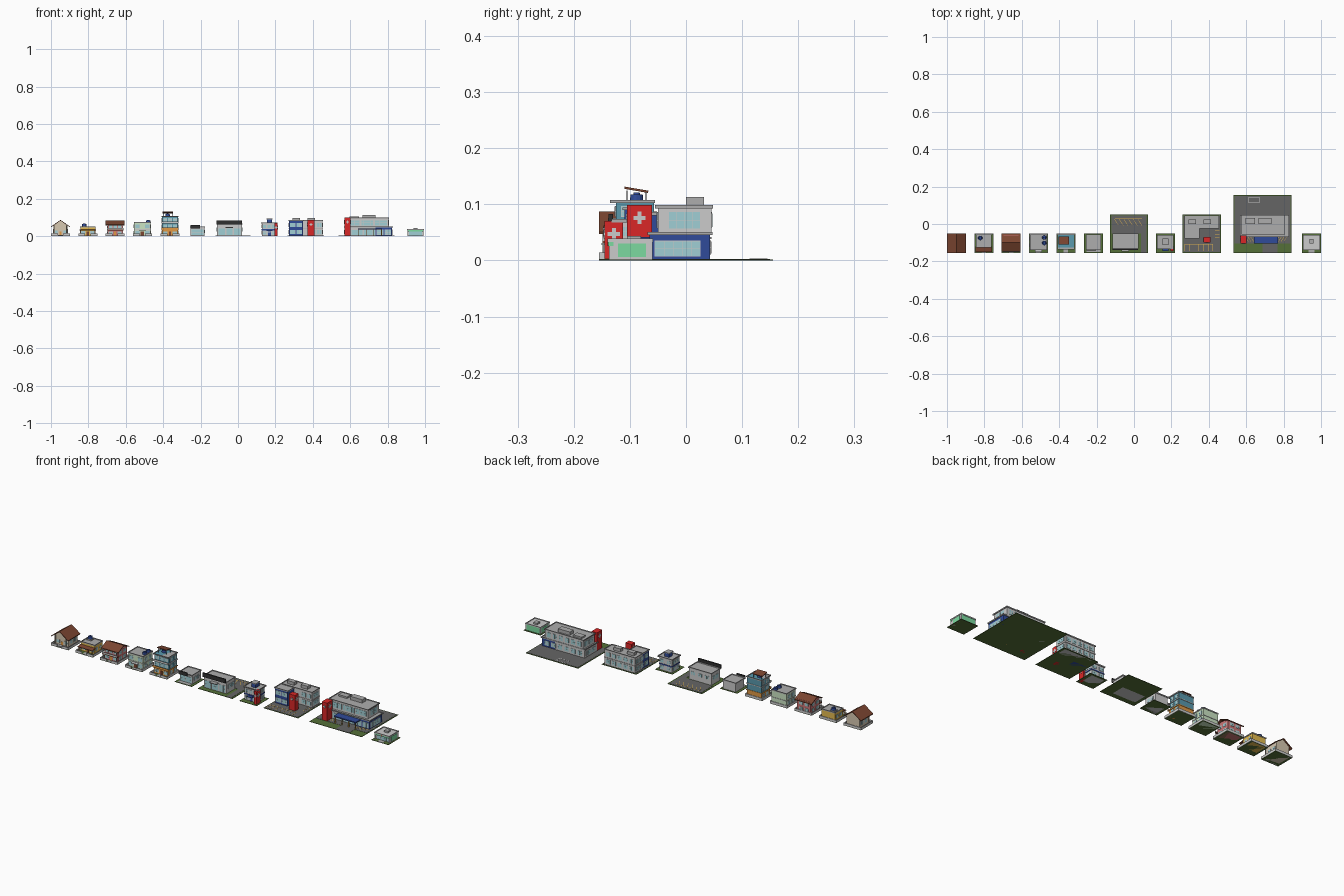
import bpy, bmesh, math
from mathutils import Matrix

if "Cube" in bpy.data.objects:
    bpy.data.objects.remove(bpy.data.objects["Cube"])

COL = dict(lawn=(.09, .16, .04), asphalt=(.13, .13, .13), grey=(.42, .42, .42), light=(.62, .62, .62), white=(.8, .8, .8),
           brown=(.2, .06, .03), beige=(.68, .58, .44), yellow=(.78, .5, .08), pink=(.6, .18, .18),
           mint=(.6, .78, .55), orange=(.75, .32, .06), teal=(.1, .32, .42), glass=(.35, .62, .66),
           blue=(.03, .07, .32), red=(.7, .02, .02), black=(.03, .03, .03), green=(.2, .7, .35), paint=(.75, .45, .08))
MATS = {}
for k, c in COL.items():
    MATS[k] = bpy.data.materials.new(k)
    MATS[k].diffuse_color = (*c, 1)
FRONT = -0.155
state = {}


def add(bm, name, col):
    me = bpy.data.meshes.new(name)
    bmesh.ops.recalc_face_normals(bm, faces=bm.faces)
    bm.to_mesh(me)
    bm.free()
    me.materials.append(MATS[col])
    ob = bpy.data.objects.new(state['name'] + '_' + name, me)
    bpy.context.collection.objects.link(ob)
    ob.location = (state['x'], FRONT, 0)
    return ob


def box(name, x, y, z, col, rot=None):
    """Box from ranges; x relative to lot centre, y measured from lot front."""
    bm = bmesh.new()
    size = [r[1] - r[0] for r in (x, y, z)]
    mid = [(r[1] + r[0]) / 2 for r in (x, y, z)]
    m = Matrix.Translation(mid) @ (rot or Matrix()) @ Matrix.Diagonal((*size, 1))
    bmesh.ops.create_cube(bm, size=1, matrix=m)
    return add(bm, name, col)


def tank(x, y, z, r=.012, h=.012):
    for nm, rr, z0, hh in (('water_tank', r, z, h), ('water_tank_lid', r * .5, z + h, .003)):
        bm = bmesh.new()
        bmesh.ops.create_cone(bm, cap_ends=True, segments=12, radius1=rr, radius2=rr * .9, depth=hh,
                              matrix=Matrix.Translation((x, y, z0 + hh / 2)))
        add(bm, nm, 'blue')


def panel(name, side, pos, a, z, col, t=.0012):
    """Thin plate on a wall: side F/B faces y, L/R faces x."""
    s = 1 if side in 'BR' else -1
    d = sorted((pos - s * .0005, pos + s * t))
    if side in 'FB':
        box(name, a, d, z, col)
    else:
        box(name, d, a, z, col)


def windows(side, pos, a, z, n=1, gap=.008, panes=2, rows=1):
    w = (a[1] - a[0] - gap * (n - 1)) / n
    for i in range(n):
        u = a[0] + i * (w + gap)
        panel('window_frame', side, pos, (u - .0012, u + w + .0012), (z[0] - .0012, z[1] + .0012), 'light')
        panel('window_glass', side, pos, (u, u + w), z, 'glass', .0018)
        for j in range(1, panes):
            c = u + w * j / panes
            panel('mullion', side, pos, (c - .0004, c + .0004), z, 'light', .0024)
        for j in range(1, rows + 1):
            c = z[0] + (z[1] - z[0]) * j / (rows + 1)
            panel('transom', side, pos, (u, u + w), (c - .0004, c + .0004), 'light', .0024)


def roof(x, y, z, col='grey', rim=.004):
    """Flat roof slab with a parapet rim."""
    box('roof_slab', x, y, (z, z + .002), col)
    t = .0025
    for xx, yy in ((x, (y[0], y[0] + t)), (x, (y[1] - t, y[1])), ((x[0], x[0] + t), y), ((x[1] - t, x[1]), y)):
        box('parapet', xx, yy, (z, z + .002 + rim), col)


def gable(name, x, y, z0, z1, col, along='y', t=.004):
    """Thick inverted-V roof extruded along an axis."""
    a, b = (x, y) if along == 'y' else (y, x)
    m = (a[0] + a[1]) / 2
    prof = [(a[0], z0), (m, z1 - t), (a[1], z0), (a[1], z0 + t), (m, z1), (a[0], z0 + t)]
    bm = bmesh.new()
    vs = [bm.verts.new((p, b[0], q) if along == 'y' else (b[0], p, q)) for p, q in prof]
    f = bm.faces.new(vs)
    ext = bmesh.ops.extrude_face_region(bm, geom=[f])['geom']
    d = b[1] - b[0]
    bmesh.ops.translate(bm, verts=[v for v in ext if isinstance(v, bmesh.types.BMVert)],
                        vec=(0, d, 0) if along == 'y' else (d, 0, 0))
    add(bm, name, col)


def gable_wall(x, y, z0, z1, col):
    bm = bmesh.new()
    m = (x[0] + x[1]) / 2
    rings = [[bm.verts.new(p) for p in ((x[0], v, z0), (m, v, z1), (x[1], v, z0))] for v in y]
    bm.faces.new(rings[0]); bm.faces.new(rings[1])
    for i in range(3):
        j = (i + 1) % 3
        bm.faces.new((rings[0][i], rings[0][j], rings[1][j], rings[1][i]))
    add(bm, 'gable_wall', col)


def plus(side, pos, a, z, r):
    panel('plus_bar', side, pos, (a - r, a + r), (z - r / 3, z + r / 3), 'white', .002)
    panel('plus_bar', side, pos, (a - r / 3, a + r / 3), (z - r, z + r), 'white', .002)


def sign(x, y, h):
    box('red_sign_pylon', x, y, (0, h), 'red')
    for s, p in (('L', x[0]), ('R', x[1])):
        plus(s, p, sum(y) / 2, h - .023, .011)
    plus('F', y[0], sum(x) / 2, h - .023, .008)


def lot(name, x, w=.102, d=.103, fence=False):
    state.update(name=name, x=x)
    h = w / 2
    box('lawn', (-h, h), (0, d), (0, .002), 'lawn')
    if fence:
        for xx, yy in (((-h, -h + .003), (0, d)), ((h - .003, h), (0, d)), ((-h, h), (d - .003, d)),
                       ((-h, -.014), (0, .003)), ((.014, h), (0, .003))):
            box('boundary_wall', xx, yy, (0, .014), 'light')
        box('front_path', (-.012, .012), (0, .025), (.001, .003), 'grey')


def body(name, x, y, z, col):
    return box(name, x, y, z, col)


def door(x, y, w=.012, h=.024, col='brown'):
    panel('door', 'F', y, (x - w / 2, x + w / 2), (.002, h), col, .002)


# five walled houses
lot('gable_house', -.949, fence=True)
body('walls', (-.038, .038), (.022, .096), (0, .056), 'beige')
gable_wall((-.038, .038), (.022, .096), .056, .083, 'beige')
gable('roof', (-.051, .051), (.0, .103), .047, .087, 'brown')
for s in (-.033, .03):
    box('porch_post', (s, s + .004), (.006, .01), (0, .06), 'beige')
box('porch_floor', (-.036, .036), (.005, .022), (0, .006), 'grey')
door(0, .022, col='orange')
windows('F', .022, (-.032, .032), (.016, .03), 2, .03)
for s, p in (('L', -.038), ('R', .038)):
    windows(s, p, (.035, .085), (.018, .036), 2, .014)

lot('yellow_house', -.803, fence=True)
body('walls', (-.04, .04), (.032, .098), (0, .046), 'yellow')
roof((-.042, .042), (.03, .1), .046)
box('awning', (-.044, .044), (.006, .034), (.031, .034), 'brown', Matrix.Rotation(.15, 4, 'X'))
for s in (-.04, .037):
    box('awning_post', (s, s + .003), (.009, .012), (0, .031), 'orange')
door(.0, .032)
windows('F', .032, (-.034, .034), (.012, .027), 2, .028)
for s, p in (('L', -.04), ('R', .04)):
    windows(s, p, (.042, .088), (.018, .033), 2, .014)
box('tank_stand', (-.032, -.006), (.067, .093), (.048, .054), 'grey')
tank(-.019, .08, .054)

lot('red_house', -.657, fence=True)
body('walls', (-.04, .04), (.02, .096), (0, .066), 'pink')
gable('roof', (-.051, .051), (.008, .103), .058, .084, 'brown', 'x')
box('gable_fill', (-.04, .04), (.036, .076), (.06, .073), 'pink')
box('balcony_slab', (-.044, .044), (.006, .022), (.031, .035), 'brown')
box('balcony_rail', (-.044, .044), (.006, .008), (.035, .043), 'white')
for s in (-.042, .039):
    box('balcony_post', (s, s + .003), (.007, .01), (0, .06), 'white')
door(0, .02, col='orange')
windows('F', .02, (-.034, .034), (.01, .024), 2, .026)
windows('F', .02, (-.032, .032), (.043, .056), 3)
for s, p in (('L', -.04), ('R', .04), ('B', .096)):
    for z in (.012, .041):
        o = .057 if s != 'B' else 0
        windows(s, p, (o - .027, o + .027), (z, z + .014), 2, .014)

lot('mint_house', -.511, fence=True)
body('walls', (-.044, .044), (.02, .098), (0, .07), 'mint')
box('floor_band', (-.046, .046), (.018, .1), (.034, .037), 'light')
roof((-.046, .046), (.016, .1), .07)
box('entry_canopy', (-.018, .018), (.004, .02), (.028, .031), 'light')
door(0, .02, .018)
for z in (.01, .043):
    windows('F', .02, (-.038, .038), (z, z + .018), 2, .03)
    for s, p in (('L', -.044), ('R', .044)):
        windows(s, p, (.032, .088), (z, z + .018), 2, .016)
tank(.031, .083, .071)
tank(.031, .053, .071)

lot('tower_house', -.364, fence=True)
body('ground_floor', (-.043, .043), (.026, .098), (0, .036), 'orange')
body('upper_floors', (-.043, .043), (.03, .098), (.036, .104), 'teal')
for z in (.034, .068):
    box('floor_band', (-.046, .046), (.018, .1), (z, z + .004), 'orange' if z < .05 else 'light')
    box('balcony_rail', (-.046, .046), (.018, .02), (z + .004, z + .011), 'orange' if z < .05 else 'light')
roof((-.046, .046), (.02, .1), .102)
door(0, .026)
windows('F', .026, (-.037, .037), (.01, .025), 2, .03)
for z in (.045, .079):
    windows('F', .03, (-.036, .036), (z, z + .017), 3)
for z in (.012, .045, .079):
    for s, p in (('L', -.043), ('R', .043)):
        windows(s, p, (.04, .09), (z, z + .017), 2, .014)
tank(-.012, .067, .106)
box('tilted_roof_panel', (-.04, .016), (.045, .088), (.124, .128), 'brown', Matrix.Rotation(-.17, 4, 'X'))
for s in (-.037, .011):
    for v in (.049, .083):
        box('panel_post', (s, s + .002), (v, v + .002), (.102, .125), 'black')

# shops
lot('small_shop', -.216)
body('walls', (-.037, .037), (.024, .096), (0, .047), 'light')
roof((-.04, .04), (.018, .099), .046)
windows('F', .024, (-.032, .032), (.005, .036), 1, panes=4)
windows('R', .037, (.04, .08), (.018, .034), 2)
box('shop_sign', (-.037, .014), (.012, .018), (.042, .06), 'black')
box('shop_step', (-.037, .037), (.004, .024), (0, .003), 'grey')

lot('market', -.027, .205, .205)
box('parking', (-.094, .094), (.103, .2), (.001, .003), 'asphalt')
box('side_drive', (.064, .094), (.0, .103), (.001, .003), 'asphalt')
body('walls', (-.085, .048), (.028, .1), (0, .062), 'light')
roof((-.088, .051), (.025, .103), .061)
box('market_sign', (-.088, .048), (.017, .025), (.062, .083), 'black')
box('entry_canopy', (-.04, .0), (.008, .028), (.044, .048), 'grey')
windows('F', .028, (-.078, .041), (.006, .042), 3, .008, 3, 1)
for s, p in (('R', .048), ('L', -.085)):
    windows(s, p, (.042, .09), (.026, .046), 2)
windows('B', .1, (-.07, .035), (.03, .046), 3, .018)
for i in range(6):
    u = -.066 + i * .025
    box('parking_line', (u - .02, u + .02), (.163, .165), (.002, .0035), 'paint', Matrix.Rotation(-1.0, 4, 'Z'))
box('parking_edge', (-.075, .07), (.183, .185), (.002, .0035), 'paint')

# clinics
lot('small_clinic', .168)
body('walls', (-.04, .034), (.028, .092), (0, .068), 'light')
box('blue_band', (-.042, .036), (.026, .094), (.031, .037), 'blue')
roof((-.044, .043), (.022, .096), .068)
box('roof_house', (-.012, .014), (.045, .075), (.07, .09), 'blue')
box('roof_house_cap', (-.015, .017), (.042, .078), (.09, .094), 'grey')
door(0, .028, .016, col='blue')
box('entry_canopy', (-.016, .016), (.01, .028), (.028, .031), 'blue')
for z in (.01, .044):
    windows('F', .028, (-.034, .03), (z, z + .016), 3)
    windows('B', .092, (-.034, .03), (z, z + .016), 2, .02)
    for s, p in (('L', -.04), ('R', .034)):
        windows(s, p, (.038, .082), (z, z + .016), 2)
sign((.028, .043), (.01, .043), .07)

lot('clinic', .362, .205, .205)
box('parking', (-.098, .098), (.004, .2), (.001, .003), 'asphalt')
body('rear_block', (-.09, .09), (.135, .198), (0, .08), 'light')
body('blue_wing', (-.09, -.015), (.08, .136), (0, .08), 'blue')
box('floor_band', (-.092, .092), (.133, .2), (.038, .042), 'grey')
roof((-.093, .093), (.132, .201), .08)
roof((-.093, -.012), (.077, .135), .08)
for u in (-.07, .01):
    box('roof_unit', (u, u + .04), (.155, .18), (.08, .098), 'grey')
for z in (.012, .05):
    windows('F', .08, (-.084, -.021), (z, z + .02), 2)
    windows('F', .135, (.03, .084), (z, z + .02), 2)
    windows('B', .198, (-.08, .08), (z, z + .02), 5, .012)
    windows('R', .09, (.145, .19), (z, z + .02))
    windows('L', -.09, (.09, .19), (z, z + .02), 3, .012)
sign((.01, .046), (.055, .085), .086)
for i in range(7):
    box('bay_line', (-.092 + i * .025, -.09 + i * .025), (.01, .045), (.002, .0035), 'paint')
box('bay_edge', (-.092, .06), (.045, .047), (.002, .0035), 'paint')
for v in (.08, .1, .12):
    box('side_bay_line', (.072, .096), (v, v + .002), (.002, .0035), 'paint')

lot('hospital', .686, .31, .31)
box('parking', (-.15, .15), (.19, .305), (.001, .003), 'asphalt')
box('forecourt', (-.15, .15), (.05, .19), (.001, .003), 'asphalt')
box('entry_road', (.0, .08), (.0, .05), (.001, .003), 'asphalt', Matrix.Shear('XY', 4, (.0, .0)))
body('lower_floor', (-.116, .06), (.092, .198), (0, .046), 'light')
body('blue_lower_wing', (.05, .138), (.09, .198), (0, .046), 'blue')
roof((-.12, .142), (.086, .202), .045)
body('upper_floor', (-.108, .118), (.105, .2), (.046, .094), 'light')
roof((-.112, .122), (.1, .203), .093)
for a, b in ((-.09, -.04), (-.02, .05)):
    box('roof_unit', (a, b), (.155, .187), (.094, .113 if b > 0 else .104), 'grey')
box('entry_canopy', (-.045, .085), (.05, .09), (.036, .042), 'blue')
for u in (-.042, -.002, .038, .079):
    box('canopy_column', (u, u + .004), (.053, .057), (0, .037), 'paint')
windows('F', .092, (-.078, .046), (.006, .034), 2, .008, 4, 1)
windows('F', .09, (.056, .132), (.008, .034), 2, .008, 3, 1)
windows('F', .105, (-.1, .11), (.058, .085), 3, .01, 5, 1)
windows('R', .138, (.1, .18), (.008, .034), 1, .01, 5, 1)
windows('R', .118, (.125, .18), (.057, .086), 1, .01, 4, 1)
windows('L', -.116, (.11, .185), (.012, .034), 2, .012, 3)
windows('L', -.108, (.118, .188), (.06, .084), 2, .012, 3)
windows('B', .198, (-.1, .12), (.012, .034), 6, .014)
windows('B', .2, (-.096, .106), (.06, .084), 6, .014)
sign((-.116, -.084), (.05, .094), .099)
for s in (-1, 1):
    for i in range(4):
        u = .012 + s * .09 + i * .014 - .02
        box('hatch_line', (u - .016, u + .016), (.075, .077), (.002, .0035), 'paint', Matrix.Rotation(s * 1.0, 4, 'Z'))
for yy in ((.268, .271), (.297, .3)):
    box('pad_line', (-.075, -.015), yy, (.002, .0035), 'light')
for u in (-.075, -.018):
    box('pad_line', (u, u + .003), (.268, .3), (.002, .0035), 'light')

# pharmacy kiosk
lot('pharmacy', .949)
body('walls', (-.04, .04), (.025, .092), (0, .034), 'white')
for s, p in (('L', -.04), ('R', .04)):
    panel('green_wall', s, p, (.018, .095), (0, .034), 'light', .003)
    panel('green_inset', s, p, (.034, .084), (.006, .03), 'green', .004)
panel('green_rear', 'B', .092, (-.04, .04), (0, .034), 'green', .002)
box('green_fascia', (-.044, .044), (.016, .026), (.026, .034), 'green')
roof((-.045, .045), (.015, .096), .033, 'white')
box('roof_unit', (-.01, .012), (.05, .075), (.034, .044), 'grey')
windows('F', .025, (-.034, .034), (.004, .024), 2, .018)
door(0, .025, .014, .024, 'glass')
panel('plus_bar', 'F', .016, (-.004, .004), (.029, .031), 'red')
panel('plus_bar', 'F', .016, (-.001, .001), (.026, .034), 'red')
box('front_path', (-.015, .015), (0, .025), (.001, .003), 'grey')

for m in bpy.data.materials:
    if m.users and not m.is_grease_pencil:
        m.use_nodes = True
        m.node_tree.nodes["Principled BSDF"].inputs["Base Color"].default_value = m.diffuse_color
